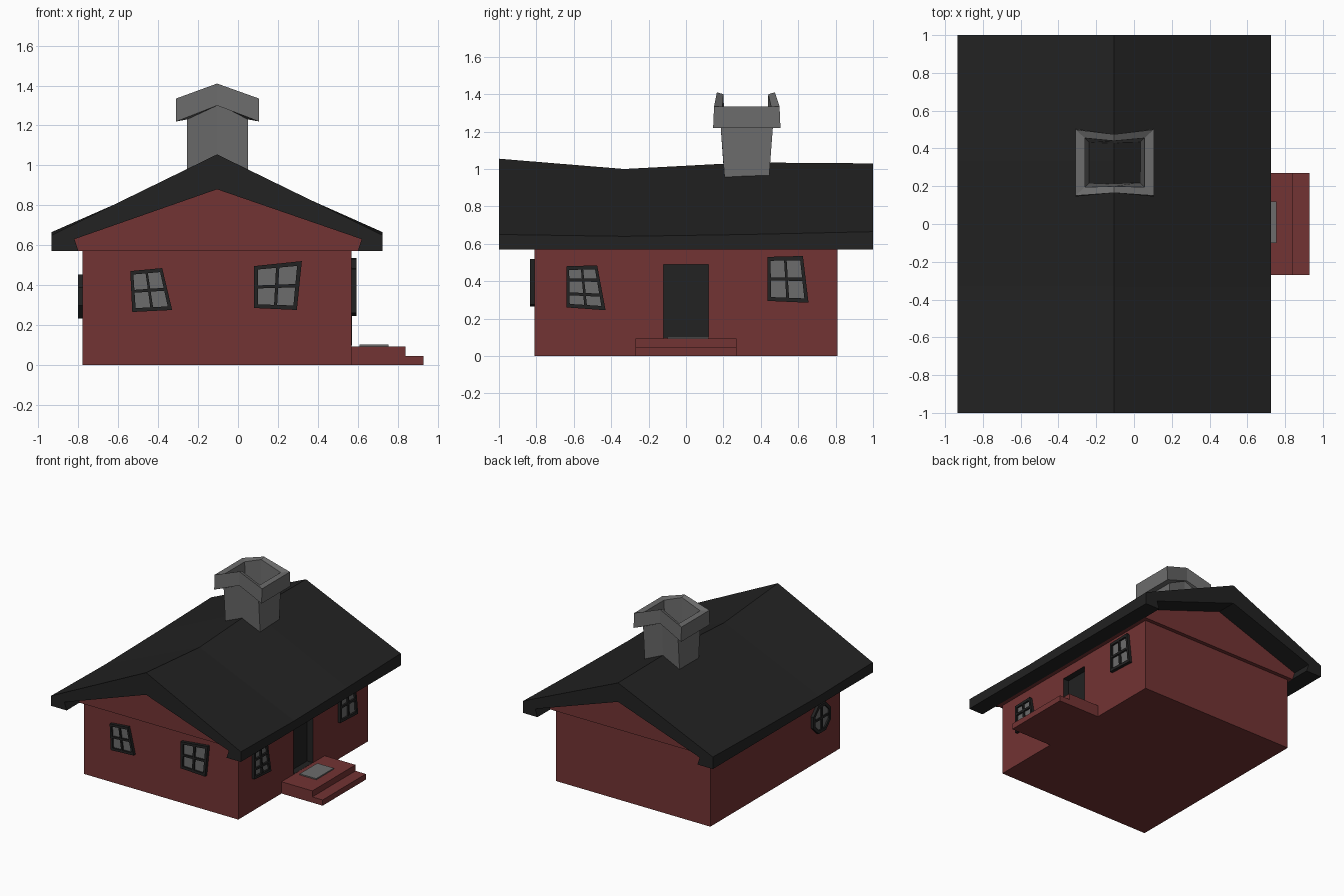
import bpy, bmesh, math
from mathutils import Vector

if "Cube" in bpy.data.objects:
    bpy.data.objects.remove(bpy.data.objects["Cube"])


def material(name, rgb):
    m = bpy.data.materials.new(name)
    m.diffuse_color = (*rgb, 1)
    m.use_nodes = True
    m.node_tree.nodes["Principled BSDF"].inputs["Base Color"].default_value = m.diffuse_color
    return m


RED = material("red_paint", (0.17, 0.033, 0.033))
DARK = material("dark_wood", (0.016, 0.016, 0.016))
GREY = material("grey_stone", (0.15, 0.15, 0.15))


def finish(name, bm, mat, recalc=True):
    bmesh.ops.remove_doubles(bm, verts=bm.verts[:], dist=1e-5)
    if recalc:
        bmesh.ops.recalc_face_normals(bm, faces=bm.faces[:])
    me = bpy.data.meshes.new(name)
    bm.to_mesh(me)
    bm.free()
    me.materials.append(mat)
    ob = bpy.data.objects.new(name, me)
    bpy.context.collection.objects.link(ob)
    return ob


# wall planes: (along, height, outward distance) -> world
def front(u, z, d): return Vector((u, -0.81 - d, z))
def right(u, z, d): return Vector((0.57 + d, u, z))
def left(u, z, d): return Vector((-0.78 - d, u, z))


def slab(name, polys, wall, d0, d1, mat):
    """Flat 2D polygons on a wall plane, extruded from d0 to d1."""
    bm = bmesh.new()
    for poly in polys:
        bm.faces.new([bm.verts.new(wall(u, z, d0)) for u, z in poly])
    bmesh.ops.remove_doubles(bm, verts=bm.verts[:], dist=1e-5)
    ext = bmesh.ops.extrude_face_region(bm, geom=bm.faces[:], use_keep_orig=True)
    moved = [g for g in ext["geom"] if isinstance(g, bmesh.types.BMVert)]
    bmesh.ops.translate(bm, verts=moved, vec=wall(0, 0, d1) - wall(0, 0, d0))
    return finish(name, bm, mat)


def box(name, x, y, z, mat):
    rect = [(y[0], z[0]), (y[1], z[0]), (y[1], z[1]), (y[0], z[1])]
    return slab(name, [rect], right, x[0] - 0.57, x[1] - 0.57, mat)


def loft(name, rings, mat, cap=False, loop=False):
    """Skin successive closed rings of points."""
    bm = bmesh.new()
    rows = [[bm.verts.new(p) for p in r] for r in rings]
    n = len(rows[0])
    for a, b in zip(rows, rows[1:] + (rows[:1] if loop else [])):
        for i in range(n):
            j = (i + 1) % n
            bm.faces.new((a[i], a[j], b[j], b[i]))
    if cap:
        bm.faces.new(rows[0])
        bm.faces.new(rows[-1])
    return finish(name, bm, mat)


def window(name, corners, wall, rows, cols=2):
    """Crooked window; corners run bottom-left, bottom-right, top-right, top-left."""
    a, b, c, d = (Vector(p) for p in corners)

    def at(s, t):
        return tuple(a.lerp(b, s).lerp(d.lerp(c, s), t))

    def breaks(n):
        cuts = [0, 0.09]
        for i in range(1, n):
            cuts += [i / n - 0.035, i / n + 0.035]
        return cuts + [0.91, 1]

    S, T = breaks(cols), breaks(rows)
    cells = [[at(S[i], T[j]), at(S[i + 1], T[j]), at(S[i + 1], T[j + 1]), at(S[i], T[j + 1])]
             for i in range(len(S) - 1) for j in range(len(T) - 1)
             if i % 2 == 0 or j % 2 == 0]
    slab(name + "_frame", cells, wall, 0, 0.024, DARK)
    slab(name + "_panes", [[at(.03, .03), at(.97, .03), at(.97, .97), at(.03, .97)]],
         wall, 0, 0.01, GREY)


# walls with a door recess
walls = box("walls", (-0.78, 0.57), (-0.81, 0.81), (0, 0.6), RED)
cutter = box("door_cutter", (0.52, 0.7), (-0.12, 0.12), (0.095, 0.49), RED)
cutter.hide_render = True
cutter.hide_viewport = True
mod = walls.modifiers.new("door_recess", "BOOLEAN")
mod.object, mod.operation, mod.solver = cutter, "DIFFERENCE", "EXACT"

# dark door lining: open-fronted box
bm = bmesh.new()
o, i = [[bm.verts.new((x, y, z)) for y, z in
         ((-.119, .096), (.119, .096), (.119, .489), (-.119, .489))] for x in (0.572, 0.522)]
bm.faces.new(i)
for k in range(4):
    j = (k + 1) % 4
    bm.faces.new((o[k], o[j], i[j], i[k]))
for f in bm.faces:
    f.normal_update()
    if f.normal.dot(Vector((0.6, 0, 0.29)) - f.calc_center_median()) < 0:
        f.normal_flip()
finish("door", bm, DARK, recalc=False)

# gable block under the roof
gable = [(-0.80, 0.57), (0.60, 0.57), (0.62, 0.63), (-0.105, 0.88), (-0.82, 0.63)]
slab("gables", [gable], front, 0.03, -1.65, RED)

# sagging roof, lofted front to back
rings = []
for y, ridge, eave in ((-1, 1.055, 0.65), (-0.33, 1.0, 0.64), (0.33, 1.035, 0.65), (1, 1.03, 0.665)):
    prof = [(-0.935, eave), (-0.105, ridge), (0.725, eave), (0.725, 0.57), (0.60, 0.57),
            (0.62, 0.63), (-0.105, 0.88), (-0.82, 0.63), (-0.80, 0.57), (-0.935, 0.57)]
    rings.append([(x, y, z) for x, z in prof])
loft("roof", rings, DARK, cap=True)


# chimney: six-sided rings, raised at the middle
def ring(x0, x1, ye, ym, z, zm):
    m = -0.105
    return [(x0, .325 - ye, z), (m, .32 - ym, zm), (x1, .325 - ye, z),
            (x1, .325 + ye, z), (m, .32 + ym, zm), (x0, .325 + ye, z)]


loft("chimney", [
    ring(-0.255, 0.05, 0.115, 0.115, 0.90, 0.95),
    ring(-0.255, 0.05, 0.14, 0.13, 1.23, 1.31),
    ring(-0.31, 0.105, 0.18, 0.155, 1.22, 1.30),
    ring(-0.31, 0.105, 0.175, 0.155, 1.335, 1.41),
    ring(-0.26, 0.055, 0.13, 0.12, 1.335, 1.40),
    ring(-0.235, 0.03, 0.105, 0.105, 0.90, 0.95),
], GREY, loop=True)

# porch steps and mat
box("porch", (0.56, 0.84), (-0.27, 0.27), (0, 0.093), RED)
box("lower_step", (0.83, 0.93), (-0.27, 0.27), (0, 0.045), RED)
box("door_mat", (0.61, 0.755), (-0.1, 0.12), (0.09, 0.102), GREY)

# crooked windows
window("front_left_window", [(-.53, .265), (-.33, .275), (-.38, .485), (-.54, .47)], front, 2)
window("front_right_window", [(.08, .285), (.295, .275), (.32, .52), (.08, .495)], front, 2)
window("side_near_window", [(-.64, .26), (-.43, .245), (-.475, .485), (-.64, .48)], right, 3)
window("side_far_window", [(.435, .295), (.655, .285), (.625, .535), (.435, .53)], right, 2)


# octagonal window on the left wall
def octagon(r):
    return [(-0.56 + r * math.cos(math.radians(22.5 + 45 * k)),
             0.343 + r * math.sin(math.radians(22.5 + 45 * k))) for k in range(8)]


big, small = octagon(0.12), octagon(0.094)
slab("round_window_frame", [[big[k], big[(k + 1) % 8], small[(k + 1) % 8], small[k]]
                            for k in range(8)], left, 0, 0.022, DARK)
slab("round_window_panes", [octagon(0.11)], left, 0, 0.01, GREY)
box("round_window_upright", (-0.8, -0.78), (-0.568, -0.552), (0.25, 0.436), DARK)
box("round_window_crossbar", (-0.8, -0.78), (-0.653, -0.467), (0.335, 0.351), DARK)
